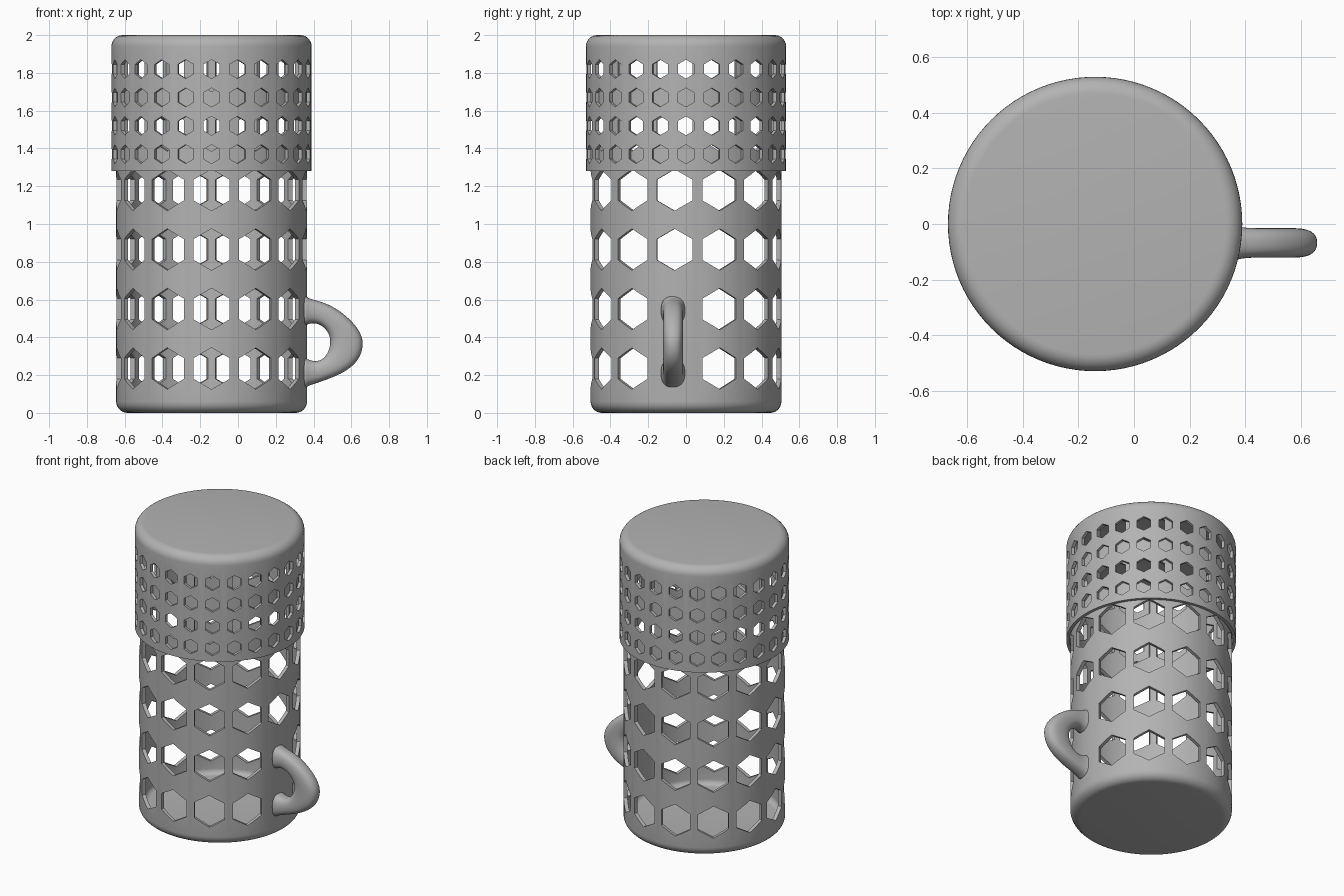
import bpy, bmesh
from math import pi, sin, cos, radians, copysign
from mathutils import Matrix, Vector

cube = bpy.data.objects.get("Cube")
if cube:
    bpy.data.objects.remove(cube)

AXIS_X = -0.14   # the container's axis sits left of the origin

grey = bpy.data.materials.new("plain grey")
grey.use_nodes = True
grey.diffuse_color = (0.45, 0.45, 0.45, 1)
grey.node_tree.nodes["Principled BSDF"].inputs["Base Color"].default_value = grey.diffuse_color


def make_object(name, bm, x=0.0):
    bmesh.ops.recalc_face_normals(bm, faces=bm.faces)
    mesh = bpy.data.meshes.new(name)
    bm.to_mesh(mesh)
    bm.free()
    obj = bpy.data.objects.new(name, mesh)
    obj.location.x = x
    bpy.context.collection.objects.link(obj)
    mesh.materials.append(grey)
    return obj


def fillet(r, z, radius, start, steps=7):
    """Quarter circle of profile points about (r, z)."""
    return [(r + radius * cos(start + pi / 2 * i / steps),
             z + radius * sin(start + pi / 2 * i / steps)) for i in range(steps + 1)]


def lathe(name, profile, steps):
    bm = bmesh.new()
    verts = [bm.verts.new((r, 0, z)) for r, z in profile]
    edges = [bm.edges.new(pair) for pair in zip(verts, verts[1:])]
    if profile[0][0] > 0:
        edges.append(bm.edges.new((verts[-1], verts[0])))
    bmesh.ops.spin(bm, geom=verts + edges, cent=(0, 0, 0), axis=(0, 0, 1),
                   angle=2 * pi, steps=steps, use_merge=True)
    bmesh.ops.remove_doubles(bm, verts=bm.verts, dist=0.0001)
    return make_object(name, bm, AXIS_X)


def cut_hexagons(obj, holes, size, near, far):
    """Cut pointed-top hexagons through the wall at (angle, height)."""
    bm = bmesh.new()
    for angle, z in holes:
        turn = Matrix.Rotation(angle, 3, 'Z')
        rings = [[bm.verts.new(turn @ Vector((r, size * sin(i * pi / 3), z + size * cos(i * pi / 3))))
                  for i in range(6)] for r in (near, far)]
        for ring in rings:
            bm.faces.new(ring)
        for i in range(6):
            j = (i + 1) % 6
            bm.faces.new((rings[0][i], rings[0][j], rings[1][j], rings[1][i]))
    cutter = make_object("hole_cutter", bm, AXIS_X)
    cutter.hide_render = True
    mod = obj.modifiers.new("holes", 'BOOLEAN')
    mod.operation = 'DIFFERENCE'
    mod.solver = 'EXACT'
    mod.object = cutter
    bpy.context.view_layer.update()
    graph = bpy.context.evaluated_depsgraph_get()
    cut_mesh = bpy.data.meshes.new_from_object(obj.evaluated_get(graph))
    obj.modifiers.clear()
    obj.data = cut_mesh
    bpy.data.objects.remove(cutter)


# Body: open cup with a rounded foot
body = lathe("cup_body",
             [(0, 0)] + fillet(0.445, 0.06, 0.06, -pi / 2)
             + [(0.505, 1.94), (0.48, 1.94)]
             + fillet(0.445, 0.075, 0.035, 0)[:1] + fillet(0.445, 0.075, 0.035, -pi / 2)[::-1]
             + [(0, 0.04)], 104)
step = 2 * pi / 13
holes = [(-pi / 2 + k * step, 0.235 + 0.315 * row)
         for row in range(6) for k in range(13)
         if not (k == 3 and row < 2)]          # solid wall behind the handle
cut_hexagons(body, holes, 0.11, 0.42, 0.6)

# Lid: closed top, open below, sleeved over the body
lid = lathe("lid",
            [(0, 2.0)] + fillet(0.47, 1.94, 0.06, 0)[::-1]
            + [(0.53, 1.28), (0.51, 1.28)]
            + fillet(0.48, 1.92, 0.03, 0) + [(0, 1.95)], 96)
holes = [(k * pi / 12, 1.37 + 0.15 * row) for row in range(4) for k in range(24)]
cut_hexagons(lid, holes, 0.05, 0.495, 0.6)

# Handle: loft between its outer and inner outlines, flared where it meets the wall
outer = [(0.345, 0.635), (0.365, 0.61), (0.41, 0.598), (0.50, 0.57), (0.60, 0.495), (0.655, 0.42),
         (0.667, 0.36), (0.645, 0.28), (0.57, 0.215), (0.47, 0.175), (0.41, 0.155), (0.365, 0.14), (0.345, 0.12)]
inner = [(0.345, 0.455), (0.365, 0.468), (0.40, 0.476), (0.435, 0.468), (0.468, 0.438), (0.486, 0.405),
         (0.488, 0.365), (0.478, 0.325), (0.455, 0.29), (0.425, 0.275), (0.40, 0.275), (0.365, 0.285), (0.345, 0.30)]
SIDES = 16
bm = bmesh.new()
rings = []
for n, (o, i) in enumerate(zip(outer, inner)):
    flare = {0: 0.075, 1: 0.062}.get(min(n, len(outer) - 1 - n), 0.054)
    mid = Vector((o[0] + i[0], 0, o[1] + i[1])) / 2
    half = Vector((o[0] - i[0], 0, o[1] - i[1])) / 2
    ring = []
    for s in range(SIDES):
        c, d = cos(2 * pi * s / SIDES), sin(2 * pi * s / SIDES)
        # slightly squared ellipse
        c, d = (copysign(abs(v) ** 0.8, v) for v in (c, d))
        ring.append(bm.verts.new(mid + half * c + Vector((0, flare * d - 0.068, 0))))
    rings.append(ring)
for a, b in zip(rings, rings[1:]):
    for s in range(SIDES):
        t = (s + 1) % SIDES
        bm.faces.new((a[s], a[t], b[t], b[s]))
bm.faces.new(rings[0])
bm.faces.new(rings[-1])
handle = make_object("handle", bm)

# Smooth curved walls, sharp hole edges
bpy.ops.object.select_all(action='DESELECT')
for obj in (body, lid, handle):
    obj.select_set(True)
bpy.context.view_layer.objects.active = body
bpy.ops.object.shade_smooth_by_angle(angle=radians(35))
mod = handle.modifiers.new("smooth", 'SUBSURF')
mod.levels = mod.render_levels = 2
